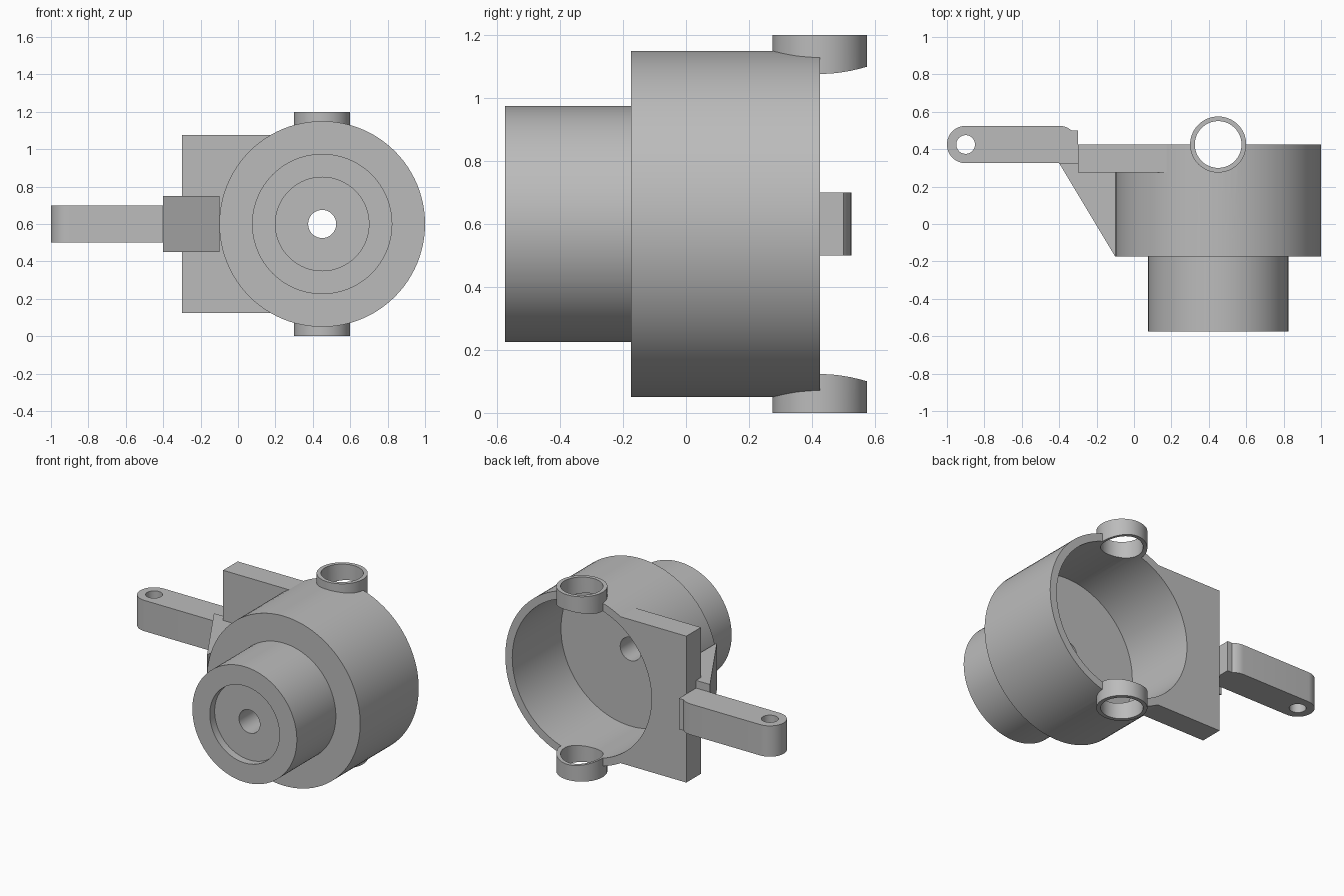
import bpy, bmesh
from math import cos, sin, pi, radians
from mathutils import Matrix, Vector

cube = bpy.data.objects.get("Cube")
if cube:
    bpy.data.objects.remove(cube, do_unlink=True)

AXIS = Vector((0.45, 0, 0.6))      # hub axis, running along y
PIN = (0.45, 0.425)                # kingpin axis, running along z
SEGMENTS = 96

metal = bpy.data.materials.new("plain_grey_metal")
metal.use_nodes = True
grey = (0.5, 0.5, 0.5, 1)
metal.diffuse_color = grey
metal.node_tree.nodes["Principled BSDF"].inputs["Base Color"].default_value = grey


def make_object(name, bm):
    bmesh.ops.recalc_face_normals(bm, faces=bm.faces[:])
    mesh = bpy.data.meshes.new(name)
    bm.to_mesh(mesh)
    bm.free()
    mesh.materials.append(metal)
    obj = bpy.data.objects.new(name, mesh)
    bpy.context.collection.objects.link(obj)
    return obj


def lathe(name, profile):
    """Revolve a closed (radius, y) profile around the hub axis."""
    bm = bmesh.new()
    rings = []
    for i in range(SEGMENTS):
        a = 2 * pi * i / SEGMENTS
        rings.append([bm.verts.new(AXIS + Vector((r * cos(a), y, r * sin(a))))
                      for r, y in profile])
    for i, ring in enumerate(rings):
        after = rings[(i + 1) % SEGMENTS]
        for j in range(len(profile)):
            k = (j + 1) % len(profile)
            bm.faces.new((ring[j], ring[k], after[k], after[j]))
    return make_object(name, bm)


def prism(name, outline, z0, z1):
    """Extrude a plan outline between two heights."""
    bm = bmesh.new()
    face = bm.faces.new([bm.verts.new((x, y, z0)) for x, y in outline])
    extruded = bmesh.ops.extrude_face_region(bm, geom=[face])["geom"]
    verts = [v for v in extruded if isinstance(v, bmesh.types.BMVert)]
    bmesh.ops.translate(bm, verts=verts, vec=(0, 0, z1 - z0))
    return make_object(name, bm)


def arc(center, radius, start, end, steps):
    angles = [radians(start + (end - start) * i / steps) for i in range(steps + 1)]
    return [(center[0] + radius * cos(a), center[1] + radius * sin(a)) for a in angles]


def post(name, center, radius, z0, z1):
    return prism(name, arc(center, radius, 0, 360, 64)[:-1], z0, z1)


def axis_cylinder(name, radius, y0, y1):
    bm = bmesh.new()
    turn = Matrix.Translation(AXIS + Vector((0, (y0 + y1) / 2, 0))) @ Matrix.Rotation(pi / 2, 4, 'X')
    bmesh.ops.create_cone(bm, cap_ends=True, segments=SEGMENTS, radius1=radius,
                          radius2=radius, depth=y1 - y0, matrix=turn)
    return make_object(name, bm)


def select_only(obj):
    bpy.ops.object.select_all(action='DESELECT')
    obj.select_set(True)
    bpy.context.view_layer.objects.active = obj


def cut(obj, *cutters):
    select_only(obj)
    for cutter in cutters:
        mod = obj.modifiers.new("cut", 'BOOLEAN')
        mod.operation = 'DIFFERENCE'
        mod.solver = 'EXACT'
        mod.object = cutter
        bpy.ops.object.modifier_apply(modifier=mod.name)


# Hub and drum: stepped outside, shallow front recess, through bore, open back
housing = lathe("hub_and_drum", [
    (0.075, -0.525), (0.25, -0.525), (0.25, -0.575), (0.375, -0.575),
    (0.375, -0.175), (0.55, -0.175), (0.55, 0.425), (0.5, 0.425),
    (0.5, -0.075), (0.075, -0.075)])

# Cutters
cavity = axis_cylinder("cavity_cutter", 0.5, 0.1, 0.9)
wall = axis_cylinder("wall_cutter", 0.525, 0.1, 0.9)
pin_bore = post("pin_bore_cutter", PIN, 0.125, -0.1, 1.3)
arm_hole = post("arm_hole_cutter", (-0.9, 0.425), 0.05, 0.4, 0.8)

# Kingpin rings: one post, hollowed and split in two by the drum cavity
rings = post("kingpin_rings", PIN, 0.15, 0, 1.2)
cut(rings, cavity, pin_bore)
cut(housing, pin_bore)

# Mounting plate beside the drum
plate = prism("mounting_plate",
              [(-0.3, 0.275), (0.2, 0.275), (0.2, 0.425), (-0.3, 0.425)], 0.125, 1.075)
cut(plate, wall)

# Gusset wedge between drum and arm
gusset = prism("arm_gusset", [(-0.4, 0.325), (-0.1, -0.175), (-0.1, 0.325)], 0.45, 0.75)

# Steering arm with rounded end and pin hole
outline = arc((-0.9, 0.425), 0.1, 90, 270, 24)
outline += [(-0.3, 0.325), (-0.3, 0.5)]
outline += arc((-0.4, 0.425), 0.1, 48.6, 90, 6)
arm = prism("steering_arm", outline, 0.5, 0.7)
cut(arm, arm_hole)

for cutter in (cavity, wall, pin_bore, arm_hole):
    bpy.data.objects.remove(cutter, do_unlink=True)

for part in (housing, rings, plate, gusset, arm):
    select_only(part)
    bpy.ops.object.shade_smooth_by_angle(angle=radians(30))
